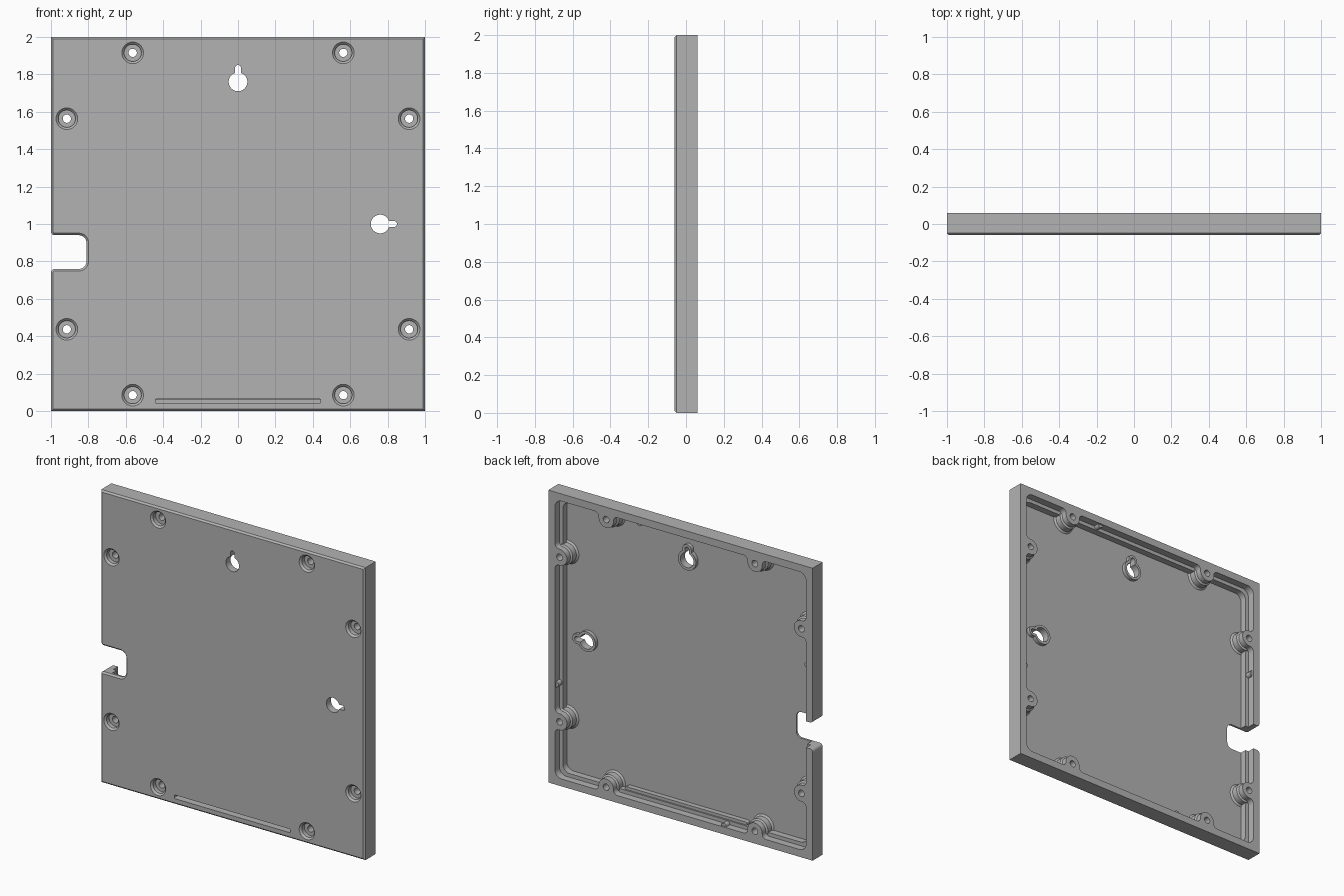
import bpy, bmesh
from math import sin, cos, pi, sqrt, atan2

cube = bpy.data.objects.get("Cube")
if cube:
    bpy.data.objects.remove(cube, do_unlink=True)

grey = bpy.data.materials.new("plain grey")
grey.use_nodes = True
grey.diffuse_color = (0.45, 0.45, 0.45, 1)
grey.node_tree.nodes["Principled BSDF"].inputs["Base Color"].default_value = grey.diffuse_color

FRONT, FLOOR, LEDGE, BACK = -0.06, -0.035, 0.01, 0.06
RIM = 0.05          # wall thickness at the back edge
INSET = 0.085       # screw distance from the outer edge


def finish(name, bm):
    bmesh.ops.remove_doubles(bm, verts=bm.verts, dist=1e-5)
    bmesh.ops.recalc_face_normals(bm, faces=bm.faces)
    mesh = bpy.data.meshes.new(name)
    bm.to_mesh(mesh)
    bm.free()
    mesh.materials.append(grey)
    obj = bpy.data.objects.new(name, mesh)
    bpy.context.collection.objects.link(obj)
    return obj


def prism(name, pts, y0, y1, chamfer=0):
    """Extrude an x-z outline along y, optionally chamfering the front."""
    bm = bmesh.new()
    face = bm.faces.new([bm.verts.new((x, y0, z)) for x, z in pts])
    out = bmesh.ops.extrude_face_region(bm, geom=[face])
    moved = [v for v in out["geom"] if isinstance(v, bmesh.types.BMVert)]
    bmesh.ops.translate(bm, verts=moved, vec=(0, y1 - y0, 0))
    if chamfer:
        edges = [e for e in bm.edges if all(abs(v.co.y - y0) < 1e-6 for v in e.verts)]
        bmesh.ops.bevel(bm, geom=edges, offset=chamfer, segments=1, affect='EDGES')
    return finish(name, bm)


def lathe(name, profile, x, z, n=40):
    """Closed turned solid about a y axis; profile is (radius, y)."""
    bm = bmesh.new()
    rings = [[bm.verts.new((x + r * cos(2 * pi * i / n), y, z + r * sin(2 * pi * i / n)))
              for i in range(n)] for r, y in profile]
    for a, b in zip(rings, rings[1:]):
        for i in range(n):
            j = (i + 1) % n
            bm.faces.new((a[i], a[j], b[j], b[i]))
    bm.faces.new(rings[0])
    bm.faces.new(rings[-1])
    return finish(name, bm)


def arc(cx, cz, r, a0, a1, n=8):
    return [(cx + r * cos(a0 + (a1 - a0) * i / n), cz + r * sin(a0 + (a1 - a0) * i / n))
            for i in range(n + 1)]


def round_rect(x0, x1, z0, z1, r):
    return (arc(x1 - r, z1 - r, r, 0, pi / 2) + arc(x0 + r, z1 - r, r, pi / 2, pi)
            + arc(x0 + r, z0 + r, r, pi, 1.5 * pi) + arc(x1 - r, z0 + r, r, 1.5 * pi, 2 * pi))


def keyhole(cx, cz, turn, grow=0.0):
    """Circle with a narrow round-ended slot, turned about its centre."""
    R, w, reach = 0.05 + grow, 0.016 + grow, 0.074
    a = atan2(w, sqrt(R * R - w * w))
    pts = arc(0, 0, R, a, 2 * pi - a, 32) + arc(reach, 0, w, -pi / 2, pi / 2)
    return [(cx + u * cos(turn) - v * sin(turn), cz + u * sin(turn) + v * cos(turn)) for u, v in pts]


def cut(obj, tool):
    mod = obj.modifiers.new("cut", 'BOOLEAN')
    mod.operation, mod.solver, mod.object = 'DIFFERENCE', 'EXACT', tool
    bpy.context.view_layer.objects.active = obj
    bpy.ops.object.modifier_apply(modifier=mod.name)


def discard(tool):
    bpy.data.objects.remove(tool, do_unlink=True)


# Tray outline with the rounded cable notch on its right edge
NZ0, NZ1, NX, NR = 0.76, 0.94, -0.81, 0.04
outline = [(-1, 0), (1, 0), (1, 2), (-1, 2)]
outline += arc(-1 + 0.02, NZ1 + 0.02, 0.02, pi, 1.5 * pi, 4)
outline += arc(NX - NR, NZ1 - NR, NR, pi / 2, 0)
outline += arc(NX - NR, NZ0 + NR, NR, 0, -pi / 2)
outline += arc(-1 + 0.02, NZ0 - 0.02, 0.02, pi / 2, pi, 4)
tray = prism("tray", outline, FRONT, BACK, 0.011)

# Hollow back: wide at the rim, narrower below the ledge
for inset, y0, y1 in ((RIM, LEDGE, 0.1), (RIM + 0.025, FLOOR, 0.05)):
    tool = prism("pocket", round_rect(inset - 1, 1 - inset, inset, 2 - inset, 0.05), y0, y1)
    cut(tray, tool)
    discard(tool)
parts = [tray]

# Long slot at the bottom of the front, with its ridge inside
tool = prism("slot", round_rect(-0.44, 0.44, 0.04, 0.065, 0.006), -0.1, -0.01)
cut(tray, tool)
discard(tool)
parts.append(prism("slot_ridge", round_rect(-0.46, 0.46, 0.06, 0.095, 0.01), FLOOR - 0.01, 0))

# Keyhole hangers with raised collars
for name, x, z, turn in (("upper", 0, 1.76, pi / 2), ("left", 0.76, 1.0, 0)):
    tool = prism("keyhole", keyhole(x, z, turn), -0.1, 0.1)
    collar = prism(name + "_keyhole_collar", keyhole(x, z, turn, 0.018), FLOOR - 0.01, FLOOR + 0.025)
    cut(tray, tool)
    cut(collar, tool)
    discard(tool)
    parts.append(collar)


# Each wall maps (along, inward) to x-z
walls = {
    "top": lambda u, v: (u, 2 - v),
    "bottom": lambda u, v: (u, v),
    "left": lambda u, v: (1 - v, 1 + u),
    "right": lambda u, v: (v - 1, 1 + u),
}

# Boss web: round nose blended into the wall with concave fillets
nose, fil, depth = 0.056, 0.03, INSET - RIM
fu = sqrt((nose + fil) ** 2 - (depth - fil) ** 2)
t = atan2(fil - depth, fu)
web = (arc(fu, fil, fil, 1.5 * pi, pi + t, 6) + arc(0, depth, nose, t, pi - t, 24)
       + arc(-fu, fil, fil, -t, -pi / 2, 6))

for side, place in walls.items():
    for end, u in (("a", -0.563), ("b", 0.563)):
        x, z = place(u, INSET)
        tool = lathe("screw_hole", [(0.058, -0.07), (0.058, FRONT), (0.046, FRONT + 0.012),
                                    (0.046, -0.02), (0.022, -0.02), (0.022, 0.1)], x, z)
        boss = lathe(f"{side}_boss_base_{end}", [(0.08, FLOOR - 0.01), (0.08, FLOOR),
                                                 (0.068, FLOOR + 0.01), (0.068, 0.015),
                                                 (0.056, 0.022), (0.056, 0.05)], x, z)
        rim = prism(f"{side}_boss_web_{end}", [place(u + a, RIM + b) for a, b in web], 0.015, BACK)
        for obj in (tray, boss, rim):
            cut(obj, tool)
        discard(tool)
        parts += [boss, rim]

# Small locating bumps on the inner walls
for side, u in (("top", 0.32), ("bottom", -0.32), ("left", -0.32), ("right", 0.32)):
    pts = [walls[side](u + a, RIM + b) for a, b in arc(0, 0, 0.02, 0, pi, 10)]
    parts.append(prism(side + "_bump", pts, LEDGE - 0.01, BACK - 0.012))

# Smooth the round parts, keeping edges crisp
bpy.ops.object.select_all(action='DESELECT')
for obj in parts:
    obj.select_set(True)
bpy.context.view_layer.objects.active = tray
bpy.ops.object.shade_smooth_by_angle(angle=0.5)
